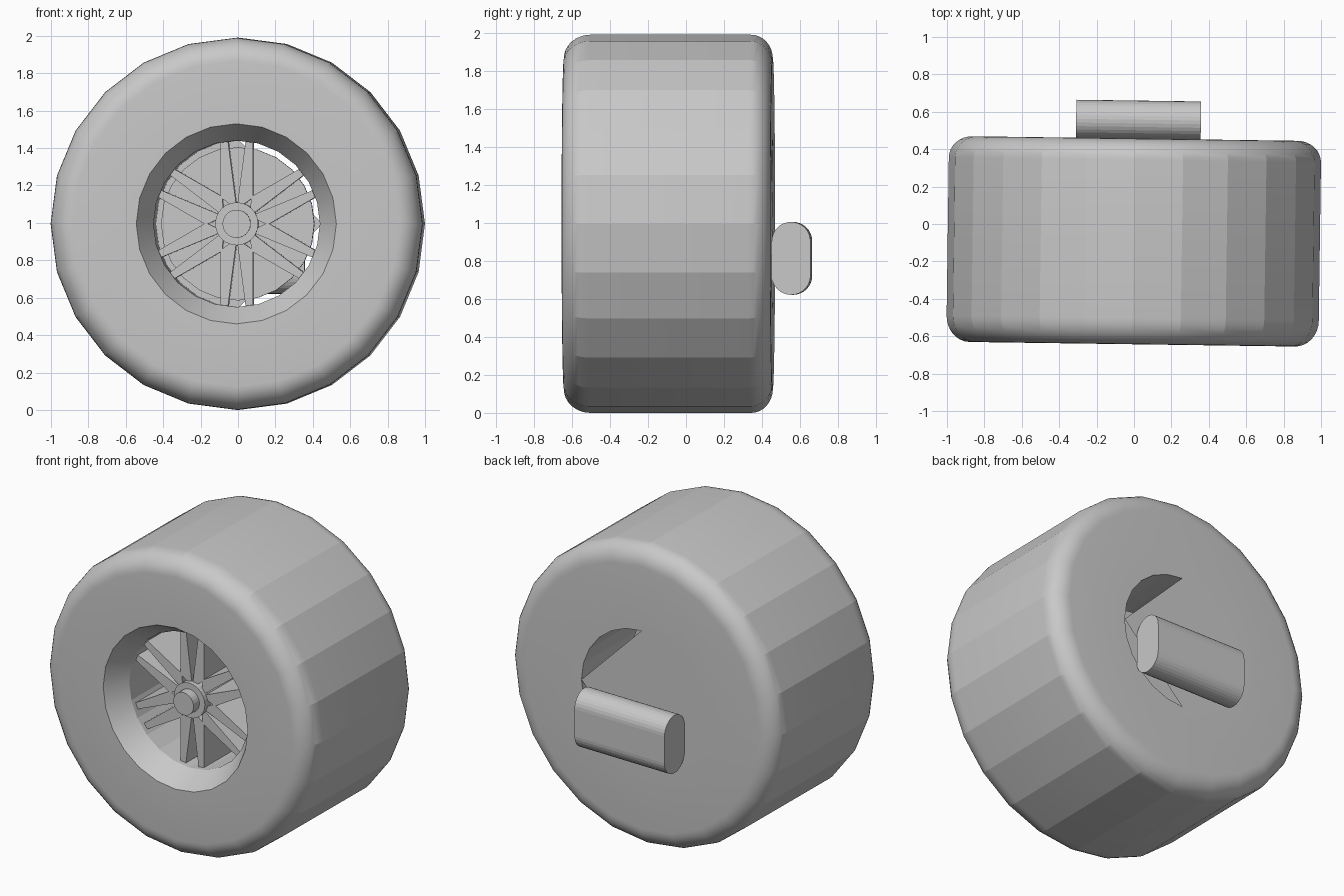
import bpy, bmesh
from math import sin, cos, pi, radians
from mathutils import Matrix

cube = bpy.data.objects.get("Cube")
if cube:
    bpy.data.objects.remove(cube)

GREY = (0.58, 0.58, 0.58, 1)
grey = bpy.data.materials.new("plain grey")
grey.use_nodes = True
grey.diffuse_color = GREY
grey.node_tree.nodes["Principled BSDF"].inputs["Base Color"].default_value = GREY

R = 0.995        # tyre radius
HOLE = 0.445     # rim opening radius
FRONT, BACK = -0.643, 0.457


def finish(name, bm, fix_normals=True, smooth=None):
    """Turn a bmesh built around the wheel axis into a placed object."""
    bmesh.ops.remove_doubles(bm, verts=bm.verts, dist=1e-5)
    if fix_normals:
        bmesh.ops.recalc_face_normals(bm, faces=bm.faces)
    mesh = bpy.data.meshes.new(name)
    bm.to_mesh(mesh)
    bm.free()
    mesh.materials.append(grey)
    obj = bpy.data.objects.new(name, mesh)
    bpy.context.collection.objects.link(obj)
    obj.location.z = R
    obj.rotation_euler.z = radians(-0.8)
    if smooth:
        bpy.ops.object.select_all(action='DESELECT')
        obj.select_set(True)
        bpy.context.view_layer.objects.active = obj
        bpy.ops.object.shade_smooth_by_angle(angle=radians(smooth))
    return obj


def lathe(name, profile, sides=24, closed=False, smooth=None):
    """Spin (radius, y) points around the y axis."""
    bm = bmesh.new()
    rings = [[bm.verts.new((r * cos(2 * pi * i / sides), y, r * sin(2 * pi * i / sides)))
              for i in range(sides)] if r > 0 else [bm.verts.new((0, y, 0))] * sides
             for r, y in profile]
    pairs = list(zip(rings, rings[1:]))
    if closed:
        pairs.append((rings[-1], rings[0]))
    for a, b in pairs:
        for i in range(sides):
            j = (i + 1) % sides
            bm.faces.new(list(dict.fromkeys((a[i], a[j], b[j], b[i]))))
    return finish(name, bm, smooth=smooth)


def prism(bm, points, depth):
    """Extrude a flat outline by the depth vector."""
    face = bm.faces.new([bm.verts.new(p) for p in points])
    out = bmesh.ops.extrude_face_region(bm, geom=[face], use_keep_orig=True)
    new = [v for v in out["geom"] if isinstance(v, bmesh.types.BMVert)]
    bmesh.ops.translate(bm, verts=new, vec=depth)
    return list(face.verts) + new


# Tyre: rounded shoulders, flat tread, funnel at the front, straight bore
STEPS = 8
SHOULDER = 0.125
arc = [pi / 2 * i / STEPS for i in range(STEPS + 1)]
profile = [(HOLE, -0.5), (0.535, FRONT)]
profile += [(R - SHOULDER + SHOULDER * sin(a), FRONT + 0.14 * (1 - cos(a))) for a in arc]
profile += [(R - SHOULDER + SHOULDER * cos(a), BACK - 0.115 * (1 - sin(a))) for a in arc]
profile += [(HOLE, BACK)]
lathe("tyre", profile, closed=True, smooth=13)

# Back cover: fills the left-out half of the bore and a point on the other side
bm = bmesh.new()
angles = [pi / 2 + pi * i / 12 for i in range(13)] + [2 * pi]
bm.faces.new([bm.verts.new((HOLE * cos(a), BACK, HOLE * sin(a))) for a in angles])
finish("back_cover", bm, fix_normals=False)

# Wheel disc behind the spokes
lathe("wheel_disc", [(0, -0.12), (0.41, -0.12), (0.41, 0), (0, 0)])

# Six forked spokes, each a mirrored pair of tapered bars
bm = bmesh.new()
for k in range(6):
    turn = Matrix.Rotation(k * pi / 3, 3, 'Y')
    for side in (-1, 1):
        outline = [(0, 0.08), (0.087, 0.14), (0.087, 0.436), (0.047, 0.442)]
        verts = prism(bm, [(side * x, -0.47, z) for x, z in outline], (0, 0.36, 0))
        bmesh.ops.transform(bm, matrix=turn, verts=verts)
bmesh.ops.recalc_face_normals(bm, faces=bm.faces)
finish("spokes", bm, fix_normals=False)

# Hub with a smaller raised cap
lathe("hub", [(0, -0.5), (0.115, -0.5), (0.115, -0.1), (0, -0.1)])
lathe("hub_cap", [(0, -0.56), (0.075, -0.56), (0.075, -0.49), (0, -0.49)])

# Axle block: stadium section running sideways behind the wheel
bm = bmesh.new()
RAD, MID_Y, MID_Z, HALF = 0.102, 0.558, -0.182, 0.09
section = []
for end in (0, 1):
    for i in range(17):
        a = pi * end + pi * i / 16
        section.append((-0.317, MID_Y + RAD * cos(a),
                        MID_Z + (HALF if end == 0 else -HALF) + RAD * sin(a)))
prism(bm, section, (0.667, 0, 0))
finish("axle_block", bm)
